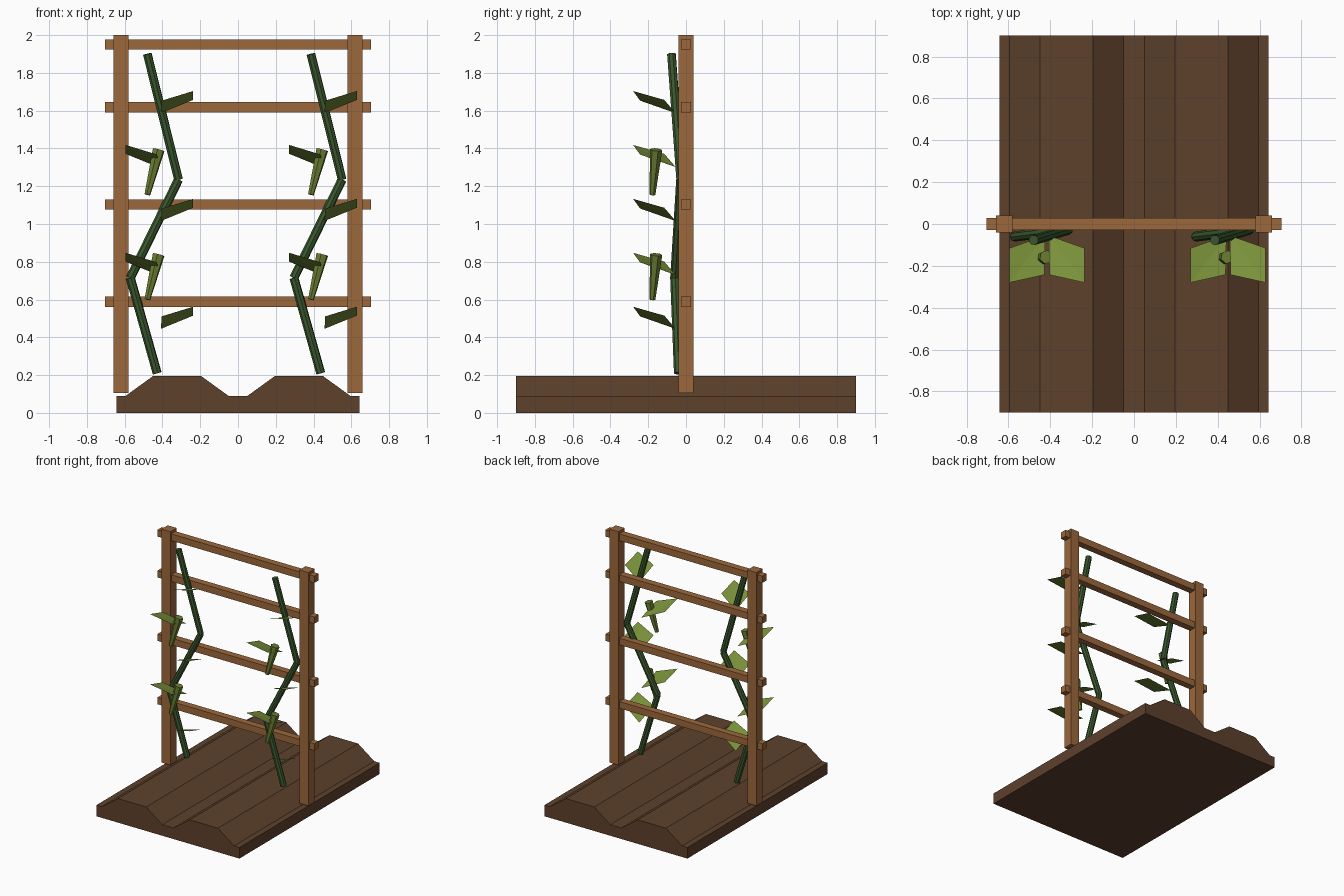
import bpy
from mathutils import Vector

if "Cube" in bpy.data.objects:
    bpy.data.objects.remove(bpy.data.objects["Cube"])


def material(name, rgb):
    lin = [((c / 255 + 0.055) / 1.055) ** 2.4 for c in rgb]
    m = bpy.data.materials.new(name)
    m.diffuse_color = (*lin, 1)
    m.use_nodes = True
    m.node_tree.nodes["Principled BSDF"].inputs["Base Color"].default_value = m.diffuse_color
    return m


SOIL = material("soil_brown", (94, 65, 44))
WOOD = material("wood_brown", (156, 104, 60))
VINE = material("vine_green", (58, 88, 46))
LEAF = material("leaf_green", (122, 146, 58))
POD = material("pod_green", (108, 128, 50))


def mesh_object(name, verts, faces, mat):
    me = bpy.data.meshes.new(name)
    me.from_pydata(verts, [], faces)
    me.materials.append(mat)
    ob = bpy.data.objects.new(name, me)
    bpy.context.collection.objects.link(ob)
    return ob


def box(name, centre, size, mat):
    bpy.ops.mesh.primitive_cube_add(size=1, location=centre)
    ob = bpy.context.object
    ob.name = name
    ob.scale = size
    ob.data.materials.append(mat)


def rod(name, a, b, r1, r2, mat, sides=6):
    a, b = Vector(a), Vector(b)
    d = b - a
    bpy.ops.mesh.primitive_cone_add(vertices=sides, radius1=r1, radius2=r2,
                                    depth=d.length, location=(a + b) / 2)
    ob = bpy.context.object
    ob.name = name
    ob.rotation_euler = d.to_track_quat('Z', 'Y').to_euler()
    ob.data.materials.append(mat)


# Soil bed: ridged profile extruded along y
half = [(0.05, 0.09), (0.195, 0.195), (0.45, 0.195), (0.595, 0.09), (0.643, 0.09), (0.643, 0)]
prof = half + [(-x, z) for x, z in reversed(half)]
n = len(prof)
verts = [(x, y, z) for y in (-0.9, 0.9) for x, z in prof]
faces = [(i, i + n, (i + 1) % n + n, (i + 1) % n) for i in range(n)]
faces += [tuple(range(n)), tuple(reversed(range(n, 2 * n)))]
mesh_object("soil_bed", verts, faces, SOIL)

# Trellis posts and rails
for s in (-1, 1):
    box("post", (s * 0.62, 0, 1.052), (0.08, 0.08, 1.896), WOOD)
for z in (0.588, 1.103, 1.618, 1.95):
    box("rail", (0, 0, z), (1.41, 0.055, 0.055), WOOD)

# Two climbing plants
for cx in (-0.433, 0.433):
    # Stem segments
    path = [(0.005, -0.04, 0.21), (-0.137, -0.06, 0.715), (0.118, -0.028, 1.235), (-0.047, -0.077, 1.9)]
    path = [(cx + x, y, z) for x, y, z in path]
    for a, b in zip(path, path[1:]):
        rod("vine_stem", a, b, 0.024, 0.024, VINE, 8)
    # Leaves on alternating sides, folded along the midrib
    for i in range(5):
        s = 1 if i % 2 == 0 else -1
        m = cx + 0.017
        z = 0.445 + 0.2855 * i
        pts = [(0.008, -0.055, 0), (0.179, -0.115, 0.07), (0.179, -0.28, 0.117), (0.012, -0.243, 0.066)]
        v = [(m + s * x, y, z + h) for x, y, h in pts]
        f = [(0, 2, 1), (0, 3, 2)]
        if s < 0:
            f = [t[::-1] for t in f]
        mesh_object("leaf", v, f, LEAF)
    # Hanging pods
    for z in (0.60, 1.155):
        rod("pod", (cx - 0.047, -0.178, z), (cx + 0.013, -0.158, z + 0.238), 0.016, 0.033, POD)
